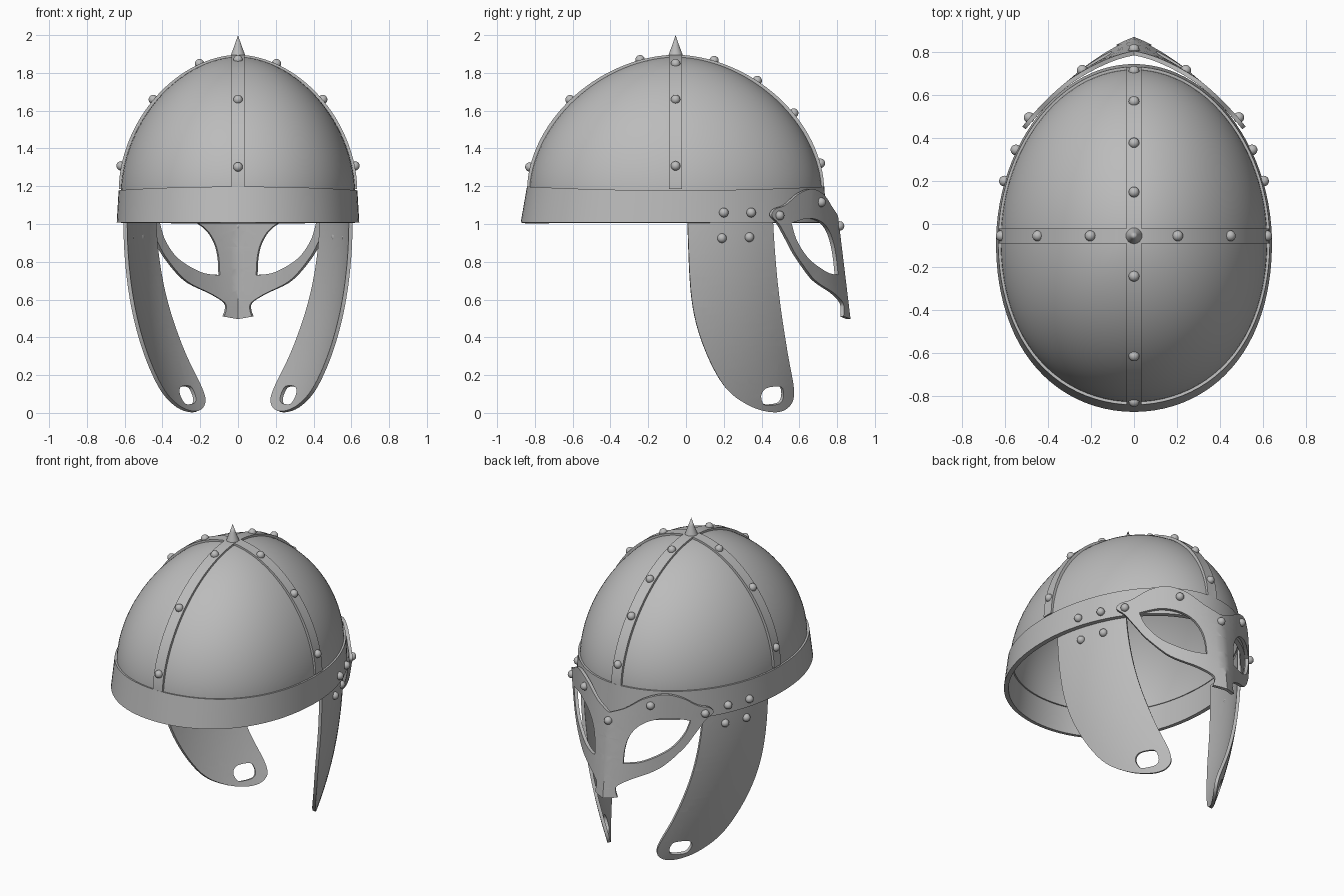
import bpy, bmesh, math
from mathutils import Vector, Matrix

cube = bpy.data.objects.get("Cube")
if cube:
    bpy.data.objects.remove(cube, do_unlink=True)

steel = bpy.data.materials.new("grey_steel")
steel.use_nodes = True
GREY = (0.5, 0.5, 0.5, 1)
steel.diffuse_color = GREY
steel.node_tree.nodes["Principled BSDF"].inputs["Base Color"].default_value = GREY

CY, RIM, HEIGHT, POWER = -0.055, 1.185, 0.7, 1.85
DOME_X, DOME_Y = 0.62, 0.775


def finish(name, bm, thick=0, offset=0, mirror=False, angle=35):
    """Turn a bmesh into a finished, smooth shaded object."""
    bmesh.ops.recalc_face_normals(bm, faces=bm.faces)
    mesh = bpy.data.meshes.new(name)
    bm.to_mesh(mesh)
    bm.free()
    mesh.materials.append(steel)
    obj = bpy.data.objects.new(name, mesh)
    bpy.context.collection.objects.link(obj)
    if mirror:
        mod = obj.modifiers.new("Mirror", 'MIRROR')
        mod.use_clip = True
    if thick:
        mod = obj.modifiers.new("Solidify", 'SOLIDIFY')
        mod.thickness, mod.offset = thick, offset
        mod.use_even_offset = True
    bpy.ops.object.select_all(action='DESELECT')
    obj.select_set(True)
    bpy.context.view_layer.objects.active = obj
    if obj.modifiers:
        bpy.ops.object.convert(target='MESH')
    bpy.ops.object.shade_smooth_by_angle(angle=math.radians(angle))
    return obj


def egg(t, rx, ry, cy=CY):
    """Plan of the helmet: an oval, a little fuller at the back."""
    c, s = math.cos(t), math.sin(t)
    full = 1 - 0.03 * c + (0.08 * c * c if c < 0 else 0)
    return rx * s * full, cy + ry * c


def egg_x(y, rx, ry):
    return egg(math.acos(max(-1, min(1, (y - CY) / ry))), rx, ry)[0]


def loft(bm, rings):
    """Skin a list of closed rings with quads."""
    rows = [[bm.verts.new(p) for p in ring] for ring in rings]
    for a, b in zip(rows, rows[1:]):
        for i in range(len(a)):
            j = (i + 1) % len(a)
            bm.faces.new((a[i], a[j], b[j], b[i]))
    bmesh.ops.remove_doubles(bm, verts=bm.verts, dist=0.0004)


def smooth_loop(points, steps=6):
    """Closed smooth curve through points; a doubled point makes a corner."""
    out, n = [], len(points)
    for i in range(n):
        a, b, c, d = (Vector(points[(i + k) % n]) for k in (-1, 0, 1, 2))
        if (b - c).length < 1e-6:
            continue
        for k in range(steps):
            t = k / steps
            out.append(0.5 * (2 * b + (c - a) * t + (2 * a - 5 * b + 4 * c - d) * t ** 2
                              + (3 * b - a - 3 * c + d) * t ** 3))
    return out


def plate(name, loops, place, thick=0.02):
    """Cut a flat sheet with holes, bend it with place(u, v) and mirror it."""
    bm = bmesh.new()
    for loop in loops:
        vs = [bm.verts.new((p.x, p.y, 0)) for p in smooth_loop(loop)]
        for i in range(len(vs)):
            bm.edges.new((vs[i - 1], vs[i]))
    bmesh.ops.triangle_fill(bm, use_beauty=True, edges=bm.edges[:], normal=(0, 0, 1))
    for axis in (Vector((1, 0, 0)), Vector((0, 1, 0))):
        for k in range(1, 32):
            bmesh.ops.bisect_plane(bm, geom=bm.verts[:] + bm.edges[:] + bm.faces[:],
                                   plane_co=axis * k * 0.04, plane_no=axis, dist=0.0005)
    bmesh.ops.remove_doubles(bm, verts=bm.verts, dist=0.0005)
    for v in bm.verts:
        v.co = place(v.co.x, v.co.y)
    return finish(name, bm, thick, 0, True)


# Dome
def dome_profile(t):
    return math.cos(t) ** (2 / POWER), math.sin(t) ** (2 / POWER)


SEG = 96
rings = []
for k in range(33):
    r, h = dome_profile(k / 32 * math.pi / 2 * 0.99999)
    rings.append([(*egg(math.tau * i / SEG, DOME_X * r, DOME_Y * r), RIM - 0.02 + (HEIGHT + 0.02) * h)
                  for i in range(SEG)])
bm = bmesh.new()
loft(bm, rings)
finish("dome", bm, 0.02, -1)

# Brow band around the rim
bm = bmesh.new()
angles = [math.tau * i / SEG for i in range(SEG)]
low = [(*egg(t, 0.642, 0.81, -0.065), 1.008) for t in angles]
high = [(*egg(t, 0.632, 0.787), 1.178 + 0.02 * math.cos(t) ** 2) for t in angles]
loft(bm, [low, high])
finish("brow_band", bm, 0.028, -1)

# Crossing straps over the dome
for name, along, across, reach in (("long_strap", Vector((0, 1, 0)), Vector((1, 0, 0)), DOME_Y),
                                   ("cross_strap", Vector((1, 0, 0)), Vector((0, 1, 0)), DOME_X)):
    bm = bmesh.new()
    rows = []
    for k in range(65):
        t = math.pi * k / 64
        r, h = dome_profile(min(t, math.pi - t) * 0.99999)
        mid = Vector((0, CY, RIM)) + along * math.copysign(reach * r, math.cos(t)) \
            + Vector((0, 0, HEIGHT * h))
        rows.append([bm.verts.new(mid + across * w) for w in (-0.035, 0.035)])
    for a, b in zip(rows, rows[1:]):
        bm.faces.new((a[0], a[1], b[1], b[0]))
    finish(name, bm, 0.022, 0)

# Crown spike
bm = bmesh.new()
loft(bm, [[(r * math.cos(a), CY + r * math.sin(a), z) for a in (math.tau * i / 24 for i in range(24))]
          for r, z in ((0.042, 1.88), (0.034, 1.905), (0.017, 1.95), (0.0001, 2.0))])
finish("crown_spike", bm)


# Cheek guards
def cheek(y, z):
    return Vector((egg_x(y, 0.6, 0.77) - 0.2 * max(0, 1 - z) ** 2, y, z))


cheek_outline = [(0.01, 1.12), (0.01, 1.12), (0.01, 0.95), (0.03, 0.6), (0.09, 0.36), (0.2, 0.145),
                 (0.33, 0.042), (0.46, 0.006), (0.54, 0.035), (0.565, 0.12), (0.53, 0.33),
                 (0.49, 0.6), (0.465, 0.86), (0.45, 1.12), (0.45, 1.12)]
slot = [(0.4, 0.06), (0.395, 0.1), (0.425, 0.135), (0.495, 0.14), (0.51, 0.11),
        (0.505, 0.07), (0.48, 0.048), (0.42, 0.043)]
plate("cheek_guards", [cheek_outline, slot], cheek)


# Eye guard with nose piece
def mask(x, z):
    lean = 0.12 * (1 - z) * max(0, 1 - x / 0.3)
    return Vector((x, 0.8 - 0.15 * x - 1.05 * x * x + lean, z))


mask_outline = [(0, 1.04), (0, 1.04), (0.1, 1.085), (0.2, 1.155), (0.3, 1.185), (0.38, 1.16),
                (0.45, 1.1), (0.495, 1.08), (0.512, 1.045), (0.48, 1.0), (0.44, 0.92),
                (0.385, 0.82), (0.28, 0.7), (0.145, 0.63), (0.075, 0.585), (0.066, 0.55),
                (0.078, 0.51), (0.078, 0.51), (0, 0.497), (0, 0.497)]
eye = [(0.42, 1.005), (0.42, 1.005), (0.33, 1.03), (0.24, 1.015), (0.17, 0.97), (0.125, 0.9),
       (0.105, 0.82), (0.1, 0.73), (0.1, 0.73), (0.2, 0.745), (0.32, 0.815), (0.39, 0.91)]
plate("eye_guard", [mask_outline, eye], mask)


# Rivets
def rivets(name, spots):
    bm = bmesh.new()
    for p in spots:
        bmesh.ops.create_uvsphere(bm, u_segments=16, v_segments=10, radius=0.025,
                                  matrix=Matrix.Translation(p))
    finish(name, bm)


def dome_z(r):
    return RIM + HEIGHT * max(0, 1 - r ** POWER) ** (1 / POWER)


def push(p):
    """Move a point outwards onto the strap surface."""
    return p + (p - Vector((0, CY, RIM))).normalized() * 0.012


strap_spots = [Vector((0, y, dome_z(abs(y - CY) / DOME_Y)))
               for y in (-0.815, -0.605, -0.24, 0.145, 0.37, 0.56, 0.7)]
strap_spots += [Vector((s * x, CY, dome_z(x / DOME_X))) for x in (0.2, 0.44, 0.607) for s in (-1, 1)]
rivets("strap_rivets", [push(p) for p in strap_spots])

side_spots = [Vector((egg_x(y, 0.642, 0.81), y, 1.06)) for y in (0.2, 0.345)]
side_spots += [cheek(y, z) + Vector((0.012, 0, 0)) for y, z in ((0.19, 0.925), (0.335, 0.93))]
side_spots += [mask(x, z) + Vector((0.006, 0.012, 0)) for x, z in ((0.235, 1.115), (0.482, 1.045))]
rivets("guard_rivets", [Vector((s * p.x, p.y, p.z)) for p in side_spots for s in (-1, 1)]
       + [mask(0, 0.99) + Vector((0, 0.012, 0))])
